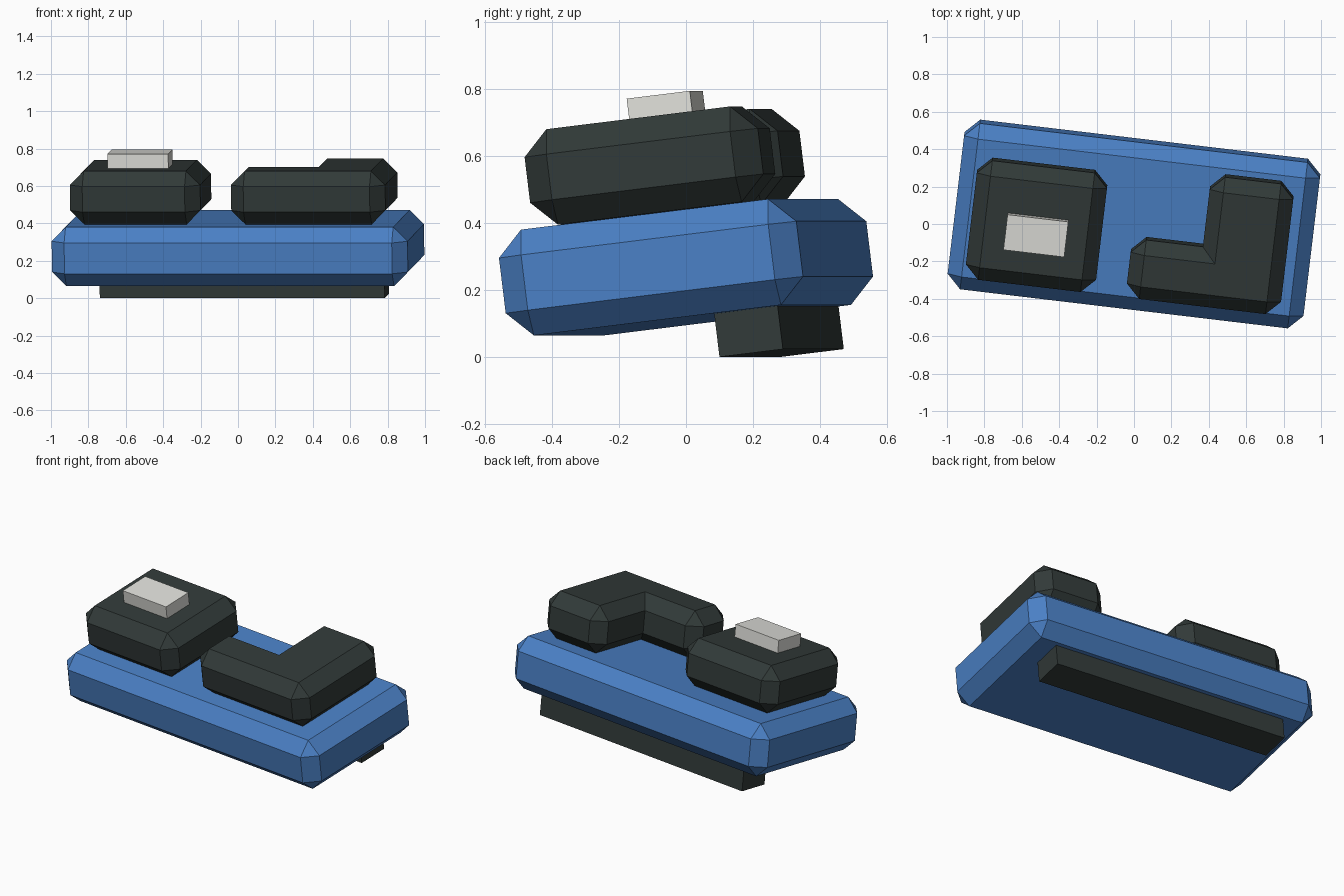
import bpy
import bmesh
from math import radians
from mathutils import Matrix, Vector

default = bpy.data.objects.get("Cube")
if default:
    bpy.data.objects.remove(default, do_unlink=True)

# Whole model is turned slightly and tipped up at the back
POSE = (Matrix.Translation((0, 0, 0.2675))
        @ Matrix.Rotation(radians(-6.8), 4, 'Z')
        @ Matrix.Rotation(radians(7), 4, 'X'))


def material(name, rgb):
    mat = bpy.data.materials.new(name)
    mat.use_nodes = True
    color = (*rgb, 1)
    mat.diffuse_color = color
    bsdf = mat.node_tree.nodes["Principled BSDF"]
    bsdf.inputs["Base Color"].default_value = color
    bsdf.inputs["Roughness"].default_value = 0.7
    return mat


def rect(x0, x1, y0, y1):
    return [(x0, y0), (x1, y0), (x1, y1), (x0, y1)]


def slab(name, outline, bottom, top, mat, chamfer=0):
    """Extrude an outline and chamfer all its convex edges."""
    bm = bmesh.new()
    base = bm.faces.new([bm.verts.new((x, y, bottom)) for x, y in outline])
    grown = bmesh.ops.extrude_face_region(bm, geom=[base], use_keep_orig=True)
    raised = [v for v in grown["geom"] if isinstance(v, bmesh.types.BMVert)]
    bmesh.ops.translate(bm, verts=raised, vec=Vector((0, 0, top - bottom)))
    bmesh.ops.recalc_face_normals(bm, faces=bm.faces[:])
    if chamfer:
        bmesh.ops.bevel(bm, geom=[e for e in bm.edges if e.is_convex],
                        offset=chamfer, segments=1, profile=0.5,
                        affect='EDGES', clamp_overlap=True)
    mesh = bpy.data.meshes.new(name)
    bm.to_mesh(mesh)
    bm.free()
    mesh.materials.append(mat)
    obj = bpy.data.objects.new(name, mesh)
    obj.matrix_world = POSE
    bpy.context.collection.objects.link(obj)
    return obj


blue = material("blue", (0.069, 0.216, 0.56))
charcoal = material("charcoal", (0.031, 0.042, 0.040))
off_white = material("off white", (0.75, 0.75, 0.71))

# Main body
slab("body", rect(-0.958, 0.958, -0.45, 0.45), -0.159, 0.159, blue, 0.076)

# Raised square pad with its small light plate
PAD_BOTTOM, PAD_TOP, PAD_CHAMFER = 0.162, 0.449, 0.075
slab("square_pad", rect(-0.867, -0.166, -0.352, 0.294),
     PAD_BOTTOM, PAD_TOP, charcoal, PAD_CHAMFER)
slab("light_plate", rect(-0.677, -0.35, -0.157, 0.034), 0.44, 0.526, off_white)

# Raised corner-shaped pad
corner = [(0, -0.352), (0.83, -0.352), (0.83, 0.354),
          (0.38, 0.354), (0.38, -0.032), (0, -0.032)]
slab("corner_pad", corner, PAD_BOTTOM, PAD_TOP, charcoal, PAD_CHAMFER)

# Rear foot bar underneath
slab("foot_bar", rect(-0.767, 0.767, 0.158, 0.35), -0.289, -0.155, charcoal)
